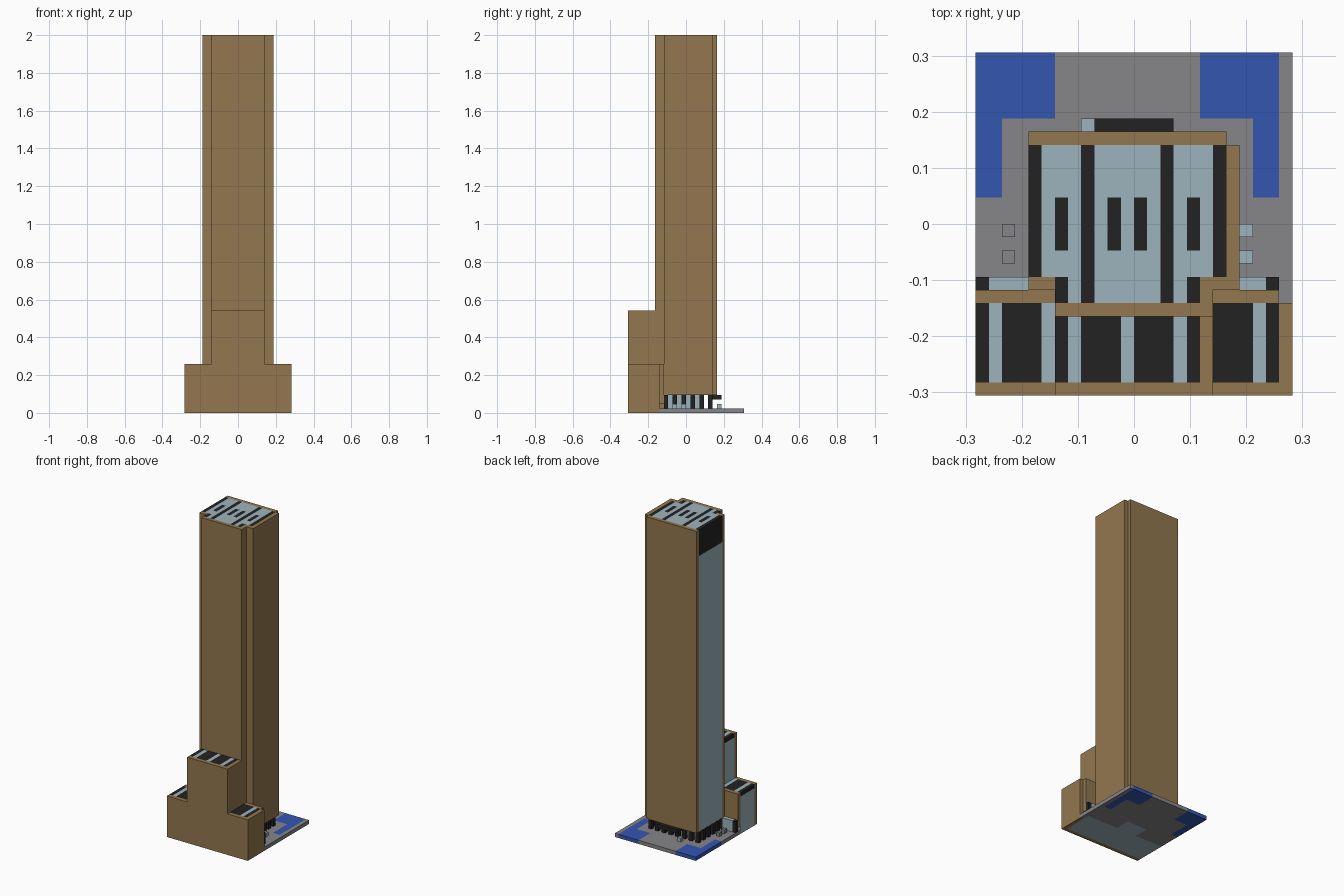
import bpy
import bmesh

cube = bpy.data.objects.get("Cube")
if cube:
    bpy.data.objects.remove(cube, do_unlink=True)

U = 2 / 85          # one building block
NX, NY = 24, 26     # plan size in blocks


def material(name, rgb):
    linear = [((c / 255 + 0.055) / 1.055) ** 2.4 for c in rgb] + [1]
    mat = bpy.data.materials.new(name)
    mat.use_nodes = True
    mat.diffuse_color = linear
    mat.node_tree.nodes["Principled BSDF"].inputs["Base Color"].default_value = linear
    return mat


MATS = {
    "brown": material("brown stone", (146, 119, 78)),
    "glass": material("pale blue glass", (157, 180, 188)),
    "black": material("black panel", (34, 34, 34)),
    "grey": material("grey paving", (134, 133, 135)),
    "blue": material("blue water", (51, 86, 176)),
}
ORDER = list(MATS)


def finish(name, bm, mats):
    mesh = bpy.data.meshes.new(name)
    bm.to_mesh(mesh)
    bm.free()
    for m in mats:
        mesh.materials.append(MATS[m])
    obj = bpy.data.objects.new(name, mesh)
    bpy.context.collection.objects.link(obj)
    return obj


def box(name, mat, x, y, z):
    """Box from block ranges."""
    bm = bmesh.new()
    bmesh.ops.create_cube(bm, size=1)
    for v in bm.verts:
        v.co.x = (x[v.co.x > 0] - NX / 2) * U
        v.co.y = (y[v.co.y > 0] - NY / 2) * U
        v.co.z = z[v.co.z > 0] * U
    return finish(name, bm, [mat])


def layer(name, x, y, z, rule):
    """Slab of block cells, each coloured by rule(i, j); None leaves a gap."""
    bm = bmesh.new()
    nx, ny = x[1] - x[0], y[1] - y[0]
    bmesh.ops.create_grid(bm, x_segments=nx, y_segments=ny, size=0.5)
    for v in bm.verts:
        v.co.x = (round((v.co.x + 0.5) * nx) + x[0] - NX / 2) * U
        v.co.y = (round((v.co.y + 0.5) * ny) + y[0] - NY / 2) * U
        v.co.z = z[0] * U
    gaps = []
    for f in bm.faces:
        c = f.calc_center_median()
        mat = rule(int(c.x / U + NX / 2), int(c.y / U + NY / 2))
        if mat:
            f.material_index = ORDER.index(mat)
        else:
            gaps.append(f)
    bmesh.ops.delete(bm, geom=gaps, context="FACES")
    obj = finish(name, bm, ORDER)
    mod = obj.modifiers.new("thickness", "SOLIDIFY")
    mod.thickness = (z[1] - z[0]) * U
    mod.offset = 1
    return obj


def stripes(pattern, start):
    return lambda i, j: "black" if pattern[i - start] == "k" else "glass"


def all_glass(i, j):
    return "glass"


# Plaza with two corner pools
def plaza(i, j):
    pool_left = 17 <= i < 23 and (j >= 21 or (i >= 21 and j >= 15))
    pool_right = i < 6 and (j >= 21 or (i < 2 and j >= 15))
    return "blue" if pool_left or pool_right else "grey"


def plaza_underside(i, j):
    if i < 23 and (j < 9 or (8 <= i < 14 and j < 13)):
        return "glass"
    return plaza(i, j)


layer("plaza", (0, 24), (7, 26), (0.1, 1), plaza)
layer("plaza_underside", (0, 24), (7, 26), (0, 0.1), plaza_underside)

# Tower core, open on one side, with a dark crown band
tower_stripes = stripes("kccckccccckccck", 4)


def tower_plan(i, j):
    if j < 9 and not 6 <= i <= 16:
        return None
    return "glass"


def crown_plan(i, j):
    if tower_plan(i, j) is None:
        return None
    vent = i in (6, 10, 12, 16) and 11 <= j < 15
    corner = i in (6, 16) and j < 9
    return "black" if vent or corner else tower_stripes(i, j)


layer("tower_core", (4, 19), (7, 19), (4, 78), tower_plan)
layer("tower_crown", (4, 19), (7, 19), (78, 85), crown_plan)

# Tower stone walls
box("tower_back_wall", "brown", (4, 19), (19, 20), (4, 85))
box("tower_left_wall", "brown", (19, 20), (8, 19), (4, 85))
box("tower_front_wall", "brown", (6, 18), (6, 7), (1, 85))
box("tower_front_left_corner", "brown", (17, 18), (7, 9), (1, 85))
box("tower_front_left_return", "brown", (18, 19), (8, 9), (4, 85))
box("tower_front_right_return", "brown", (4, 6), (8, 9), (4, 85))

# Front block: floor, middle part and two lower wings
layer("front_floor", (0, 23), (1, 7), (0, 1), all_glass)
box("front_wall", "brown", (0, 24), (0, 1), (0, 11))
box("middle_front_wall", "brown", (6, 18), (0, 1), (11, 23))
box("middle_left_wall", "brown", (17, 18), (1, 6), (1, 23))
layer("middle_core", (6, 17), (1, 6), (1, 22), all_glass)
layer("middle_roof", (6, 17), (1, 6), (22, 23), stripes("kckkkckkkck", 6))
box("left_wing_side_wall", "brown", (23, 24), (1, 7), (0, 11))
for side, x, pattern in (("right", (0, 6), "kckkkc"), ("left", (18, 23), "kkkck")):
    layer(side + "_wing_core", x, (1, 7), (1, 10), all_glass)
    layer(side + "_wing_roof", x, (1, 7), (10, 11), stripes(pattern, x[0]))
    box(side + "_wing_back_wall", "brown", x, (7, 8), (2, 11))

# Glass screens and end posts behind the wings
for side, x, post in (("right", (1, 4), 0), ("left", (20, 22), 22)):
    box(side + "_screen", "glass", x, (8, 9), (1, 4))
    box(side + "_screen_post", "black", (post, post + 1), (8, 9), (1, 4))

# Lobby under the tower
box("lobby_glass", "glass", (6, 17), (8, 17), (1, 4))
for j in range(8, 17, 2):
    for side, i in (("right", 4), ("left", 18)):
        box(side + "_lobby_post", "black", (i, i + 1), (j, j + 1), (1, 4))
for i in range(4, 19, 2):
    box("back_lobby_post", "black", (i, i + 1), (18, 19), (1, 4))

# Entrance canopy and benches
box("entrance_canopy", "black", (9, 15), (19, 21), (3, 4))
box("entrance_bench", "glass", (8, 9), (20, 21), (1, 2))
for j in (10, 12):
    box("left_bench", "glass", (20, 21), (j, j + 1), (1, 2))
    box("right_bench", "grey", (2, 3), (j, j + 1), (1, 2))
